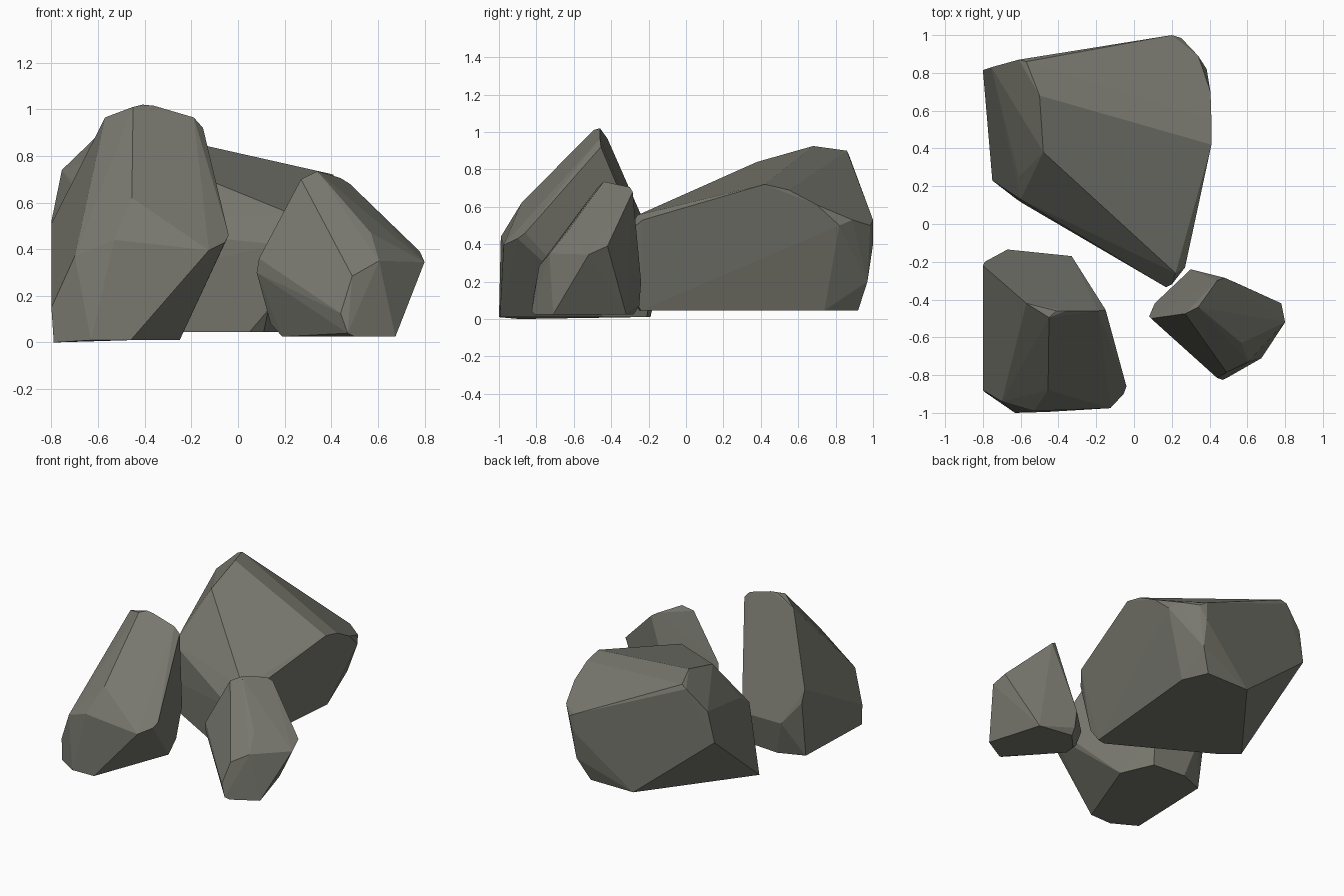
import bpy, bmesh

# Corner points of each convex boulder
LEFT = [
    (-.57, -.42, .965), (-.45, -.495, 1.01), (-.41, -.46, 1.02), (-.36, -.46, 1.015),
    (-.19, -.46, .965), (-.15, -.455, .92), (-.04, -.86, .46), (-.055, -.9, .43),
    (-.125, -.975, .395), (-.455, -.88, .62), (-.53, -.99, .44), (-.70, -.94, .37),
    (-.80, -.88, .15), (-.79, -.89, 0), (-.63, -1, .01), (-.46, -.995, .01),
    (-.25, -.44, .01), (-.35, -.21, .01), (-.33, -.17, .24), (-.67, -.135, .26),
    (-.60, -.19, .01), (-.80, -.22, .51), (-.79, -.20, .42), (-.78, -.26, .01),
]
RIGHT = [
    (.27, -.475, .70), (.34, -.44, .735), (.44, -.30, .705), (.48, -.285, .68),
    (.30, -.24, .20), (.80, -.52, .345), (.78, -.42, .39), (.57, -.63, .47),
    (.605, -.73, .35), (.49, -.785, .285), (.44, -.815, .125), (.47, -.825, .04),
    (.50, -.81, .025), (.675, -.71, .025), (.56, -.32, .025), (.08, -.49, .30),
    (.09, -.50, .36), (.11, -.42, .19), (.14, -.44, .08), (.19, -.48, .025),
    (.20, -.40, .025), (.31, -.28, .025), (.31, -.25, .07),
]
BACK = [
    (-.50, .68, .925), (-.57, .86, .90), (-.61, .87, .88), (-.48, .38, .84),
    (.41, .42, .72), (.41, .55, .69), (.405, .70, .61), (.385, .82, .50),
    (.34, .89, .53), (.25, .985, .50), (.20, 1, .53), (.20, 1, .40), (.20, .97, .20),
    (-.755, .83, .74), (-.80, .815, .52), (-.61, .25, .58), (-.75, .23, .05),
    (-.68, .18, .05), (-.60, .13, .50), (-.59, .11, .25), (-.62, .13, .045),
    (.27, -.23, .53), (.22, -.26, .555), (.20, -.32, .46), (.17, -.335, .42),
    (.13, -.30, .14), (.11, -.24, .045), (.05, -.25, .045),
    (.20, .74, .045), (.12, .92, .045), (-.22, .92, .045),
]


def boulder(name, points):
    """Flat-shaded convex rock wrapped around its corner points."""
    bm = bmesh.new()
    for p in points:
        bm.verts.new(p)
    hull = bmesh.ops.convex_hull(bm, input=bm.verts[:])
    loose = [v for v in bm.verts if not v.link_faces]
    bmesh.ops.delete(bm, geom=loose, context='VERTS')
    # merge near-coplanar triangles into broad facets
    bmesh.ops.dissolve_limit(bm, angle_limit=0.06, verts=bm.verts[:], edges=bm.edges[:])
    bmesh.ops.recalc_face_normals(bm, faces=bm.faces[:])
    mesh = bpy.data.meshes.new(name)
    bm.to_mesh(mesh)
    bm.free()
    obj = bpy.data.objects.new(name, mesh)
    bpy.context.collection.objects.link(obj)
    obj.data.materials.append(stone)
    return obj


# Grey-green stone
stone = bpy.data.materials.new("stone")
stone.diffuse_color = (.19, .19, .16, 1)

for name, points in (("left_boulder", LEFT), ("right_boulder", RIGHT), ("back_boulder", BACK)):
    boulder(name, points)
